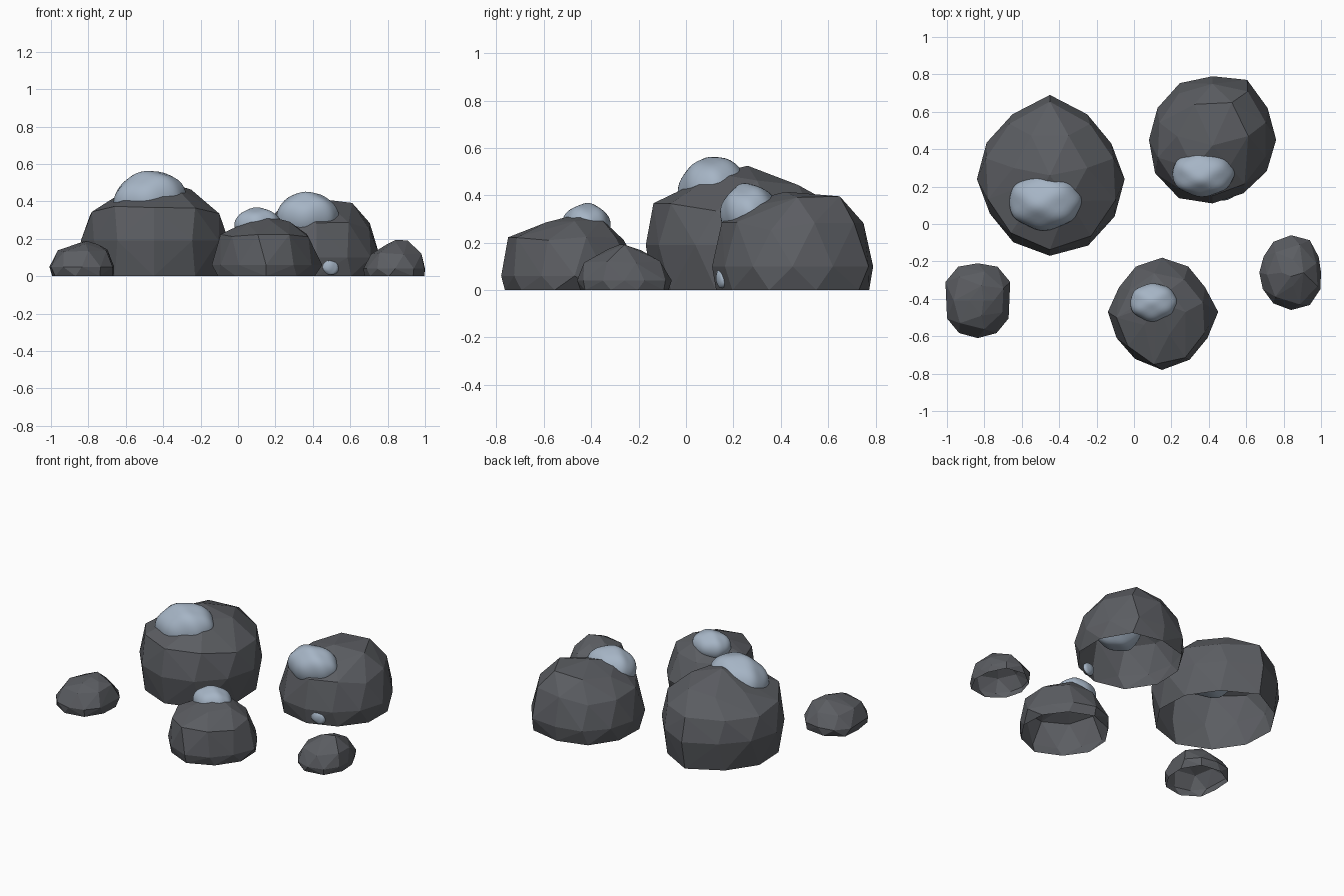
import bpy, bmesh, math, random
from mathutils import Vector, Euler

if "Cube" in bpy.data.objects:
    bpy.data.objects.remove(bpy.data.objects["Cube"])

random.seed(4)


def material(name, rgb):
    m = bpy.data.materials.new(name)
    m.diffuse_color = (*rgb, 1)
    m.use_nodes = True
    m.node_tree.nodes["Principled BSDF"].inputs["Base Color"].default_value = m.diffuse_color
    return m


ROCK = material("dark_rock", (0.105, 0.11, 0.122))
SNOW = material("snow", (0.38, 0.46, 0.56))


def finish(bm, name, mat):
    me = bpy.data.meshes.new(name)
    bm.to_mesh(me)
    bm.free()
    ob = bpy.data.objects.new(name, me)
    bpy.context.collection.objects.link(ob)
    me.materials.append(mat)
    return ob


# Boulder: hull around stacked outline rings, open underneath.
# radii: outline every 30 degrees from +x; rings: (z, scale, points, dx, dy)
def boulder(name, cx, cy, radii, rings, peak):
    def radius(a):
        t = a / math.tau * 12
        i, f = int(t) % 12, t % 1
        return radii[i] * (1 - f) + radii[(i + 1) % 12] * f

    bm = bmesh.new()
    for k, (z, s, n, dx, dy) in enumerate(rings):
        for i in range(n):
            a = math.tau * (i + (0.5 if k % 2 == 0 else 0)) / n
            r = radius(a % math.tau) * s
            jz = random.uniform(-0.08, 0.08) * z if k > 1 else 0
            bm.verts.new((cx + dx + r * math.cos(a), cy + dy + r * math.sin(a), z + jz))
    bm.verts.new((cx + peak[0], cy + peak[1], peak[2]))
    res = bmesh.ops.convex_hull(bm, input=bm.verts[:])
    loose = {v for v in bm.verts if not v.link_faces}
    bmesh.ops.delete(bm, geom=list(loose), context='VERTS')
    bmesh.ops.recalc_face_normals(bm, faces=bm.faces[:])
    bottom = [f for f in bm.faces if all(v.co.z < 0.001 for v in f.verts)]
    bmesh.ops.delete(bm, geom=bottom, context='FACES')
    return finish(bm, name, ROCK)


# Snow cap: smooth, slightly lumpy blob sunk into the boulder
def snow(name, loc, size, tilt=(0, 0, 0)):
    bm = bmesh.new()
    bmesh.ops.create_icosphere(bm, subdivisions=4, radius=1)
    rot = Euler(tilt)
    for v in bm.verts:
        c = v.co.copy()
        lump = 1 + 0.04 * math.sin(5 * c.x + 2) * math.sin(6 * c.y + 1)
        p = Vector((c.x * size[0], c.y * size[1], c.z * size[2])) * lump
        p.rotate(rot)
        v.co = p + Vector(loc)
    for f in bm.faces:
        f.smooth = True
    return finish(bm, name, SNOW)


# Large boulders
boulder("large_boulder", -0.45, 0.24,
        [.40, .38, .40, .45, .40, .39, .39, .37, .39, .41, .41, .40],
        [(0, .92, 10, 0, 0), (.19, 1, 12, 0, 0), (.35, .92, 10, 0, 0), (.46, .5, 6, 0, .06)],
        (0, .02, .525))
boulder("right_boulder", 0.42, 0.45,
        [.34, .34, .37, .34, .35, .34, .34, .355, .36, .34, .33, .335],
        [(0, .95, 10, 0, 0), (.1, 1, 12, 0, 0), (.27, .88, 10, 0, 0), (.385, .56, 6, 0, .02)],
        (0, -.03, .415))
boulder("front_boulder", 0.15, -0.47,
        [.30, .265, .28, .29, .28, .265, .29, .28, .29, .31, .295, .28],
        [(0, .95, 10, 0, 0), (.06, 1, 12, 0, 0), (.21, .84, 9, 0, -.03), (.295, .42, 5, 0, 0)],
        (-.02, .05, .33))

# Small boulders
boulder("small_left_boulder", -0.835, -0.41,
        [.165, .20, .21, .2, .21, .2, .165, .19, .2, .2, .2, .19],
        [(0, .96, 9, 0, 0), (.05, 1, 12, 0, 0), (.135, .78, 7, 0, 0), (.175, .4, 4, .02, 0)],
        (.03, 0, .187))
boulder("small_right_boulder", 0.84, -0.26,
        [.16, .17, .2, .2, .19, .17, .17, .175, .19, .2, .2, .18],
        [(0, .96, 9, 0, 0), (.04, 1, 12, 0, 0), (.12, .82, 7, .01, -.01), (.18, .35, 4, .01, 0)],
        (0, -.02, .193))

# Snow caps
snow("large_snow", (-.475, .12, .41), (.195, .15, .15), (.25, -.2, 0))
snow("right_snow", (.37, .27, .32), (.165, .12, .13), (.35, 0, 0))
snow("front_snow", (.105, -.42, .275), (.125, .1, .09))
snow("right_snow_patch", (.49, .15, .05), (.05, .022, .04), (0, .5, .2))
